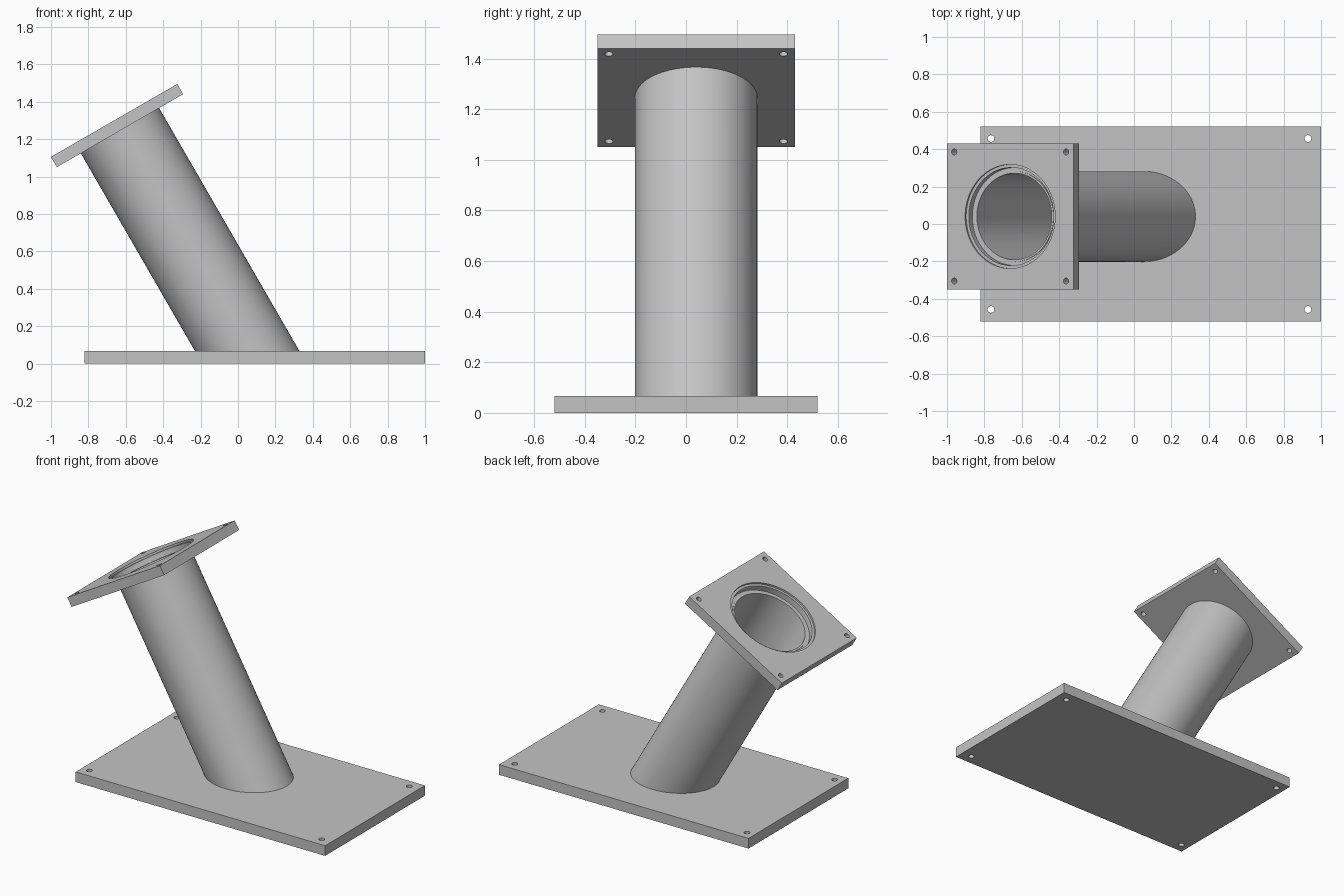
import bpy, bmesh, math
from mathutils import Matrix, Vector

if "Cube" in bpy.data.objects:
    bpy.data.objects.remove(bpy.data.objects["Cube"], do_unlink=True)

grey = bpy.data.materials.new("plain grey")
grey.use_nodes = True
COLOUR = (0.55, 0.55, 0.55, 1)
grey.diffuse_color = COLOUR
grey.node_tree.nodes["Principled BSDF"].inputs["Base Color"].default_value = COLOUR

# Tilted frame at the centre of the flange's upper face
TILT = Matrix.Translation((-0.6625, 0.04, 1.30)) @ Matrix.Rotation(math.radians(-30), 4, 'Y')


def make_object(name, bm):
    bmesh.ops.recalc_face_normals(bm, faces=bm.faces)
    mesh = bpy.data.meshes.new(name)
    bm.to_mesh(mesh)
    bm.free()
    mesh.materials.append(grey)
    obj = bpy.data.objects.new(name, mesh)
    bpy.context.collection.objects.link(obj)
    return obj


def smooth(obj):
    bpy.ops.object.select_all(action='DESELECT')
    obj.select_set(True)
    bpy.context.view_layer.objects.active = obj
    bpy.ops.object.shade_smooth_by_angle(angle=math.radians(30))


def plate(name, size, top, centre_x, cuts):
    """Box whose upper face is at top, with round cuts (x, y, radius, floor)."""
    bm = bmesh.new()
    bmesh.ops.create_cube(bm, size=1, matrix=Matrix.Translation(
        (centre_x, 0, top - size[2] / 2)) @ Matrix.Diagonal((*size, 1)))
    obj = make_object(name, bm)
    cutters = []
    for x, y, radius, floor in cuts:
        bm = bmesh.new()
        height = top + 0.1 - floor
        bmesh.ops.create_cone(bm, cap_ends=True, segments=96 if radius > 0.1 else 24,
                              radius1=radius, radius2=radius, depth=height,
                              matrix=Matrix.Translation((x, y, floor + height / 2)))
        cutter = make_object("hole_cutter", bm)
        cutter.hide_render = True
        cutters.append(cutter)
        mod = obj.modifiers.new("hole", 'BOOLEAN')
        mod.operation = 'DIFFERENCE'
        mod.solver = 'EXACT'
        mod.object = cutter
    # Bake the cuts and drop the cutters
    bpy.context.view_layer.update()
    graph = bpy.context.evaluated_depsgraph_get()
    baked = bpy.data.meshes.new_from_object(obj.evaluated_get(graph))
    obj.modifiers.clear()
    obj.data = baked
    for cutter in cutters:
        bpy.data.objects.remove(cutter, do_unlink=True)
    smooth(obj)
    return obj


# Base plate with four bolt holes
BASE_TOP = 0.067
base_holes = [(x, y, 0.018, -0.1) for x in (-0.765, 0.93) for y in (-0.457, 0.457)]
plate("base_plate", (1.82, 1.04, BASE_TOP), BASE_TOP, 0.09, base_holes)

# Square flange: bolt holes, stepped recess and bore
flange_holes = [(x, y, 0.016, -0.2) for x in (-0.345, 0.345) for y in (-0.345, 0.345)]
recess = [(0, 0, 0.278, -0.012), (0, 0, 0.262, -0.05), (0, 0, 0.238, -0.2)]
flange = plate("top_flange", (0.78, 0.78, 0.063), 0, 0, flange_holes + recess)
flange.matrix_world = TILT

# Hollow leaning pipe, trimmed level inside the base plate
OUTER, INNER, PIPE_TOP, LENGTH = 0.242, 0.231, -0.045, 1.8
bm = bmesh.new()
profile = [(OUTER, -LENGTH), (OUTER, PIPE_TOP), (INNER, PIPE_TOP), (INNER, -LENGTH)]
verts = [bm.verts.new((r, 0, z)) for r, z in profile]
edges = [bm.edges.new(pair) for pair in zip(verts, verts[1:])]
bmesh.ops.spin(bm, geom=verts + edges, axis=(0, 0, 1), cent=(0, 0, 0),
               angle=math.tau, steps=96, use_merge=True)
bmesh.ops.remove_doubles(bm, verts=bm.verts, dist=0.0001)
bm.transform(TILT)
bmesh.ops.bisect_plane(bm, geom=bm.verts[:] + bm.edges[:] + bm.faces[:],
                       plane_co=Vector((0, 0, BASE_TOP - 0.01)),
                       plane_no=Vector((0, 0, 1)), clear_inner=True)
smooth(make_object("leaning_pipe", bm))
